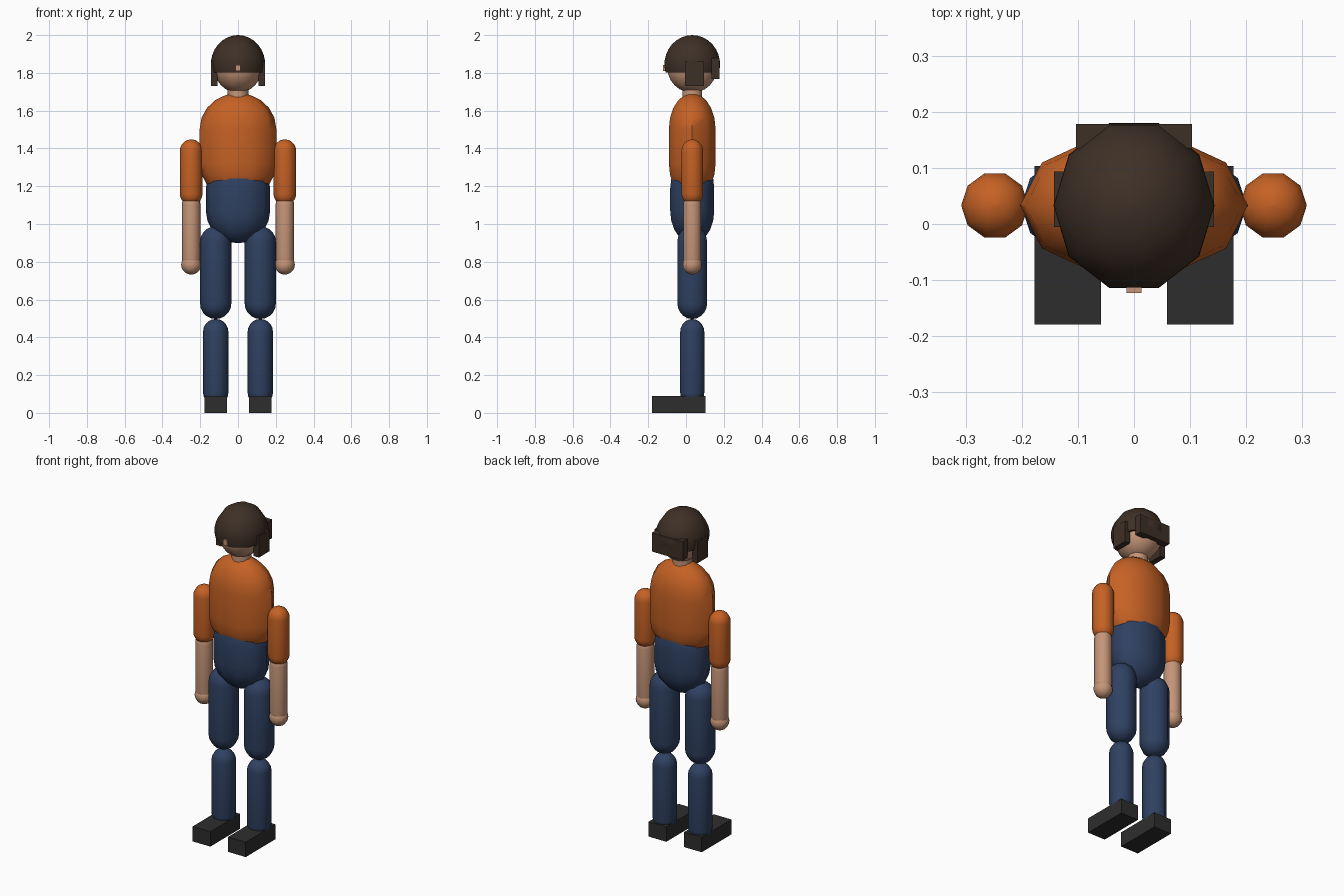
import bpy, bmesh
from math import sin, cos, pi, radians, asin

cube = bpy.data.objects.get("Cube")
if cube:
    bpy.data.objects.remove(cube, do_unlink=True)

MID_Y = 0.033   # depth of the body axis
SIDES = 10


def material(name, rgb):
    m = bpy.data.materials.new(name)
    m.use_nodes = True
    m.diffuse_color = (*rgb, 1)
    bsdf = next(n for n in m.node_tree.nodes if n.type == 'BSDF_PRINCIPLED')
    bsdf.inputs["Base Color"].default_value = (*rgb, 1)
    return m


SHIRT = material("orange shirt", (0.56, 0.12, 0.018))
JEANS = material("navy denim", (0.028, 0.052, 0.12))
SKIN = material("warm skin", (0.56, 0.30, 0.19))
HAIR = material("dark brown hair", (0.048, 0.029, 0.019))
SHOE = material("charcoal shoe", (0.027, 0.027, 0.027))


def finish(name, bm, mat, smooth):
    bmesh.ops.recalc_face_normals(bm, faces=bm.faces)
    mesh = bpy.data.meshes.new(name)
    bm.to_mesh(mesh)
    bm.free()
    mesh.materials.append(mat)
    ob = bpy.data.objects.new(name, mesh)
    bpy.context.collection.objects.link(ob)
    if smooth:
        bpy.ops.object.select_all(action='DESELECT')
        ob.select_set(True)
        bpy.context.view_layer.objects.active = ob
        bpy.ops.object.shade_smooth_by_angle(angle=radians(50))
    return ob


def lathe(name, profile, mat, x=0, squash=1.0):
    """Turn (radius, z) points around the body axis; squash scales the depth."""
    bm = bmesh.new()
    rings = []
    for r, z in profile:
        rings.append([bm.verts.new((x + r * cos(2 * pi * i / SIDES),
                                    MID_Y + r * squash * sin(2 * pi * i / SIDES), z))
                      for i in range(SIDES)])
    for a, b in zip(rings, rings[1:]):
        for i in range(SIDES):
            j = (i + 1) % SIDES
            bm.faces.new((a[i], a[j], b[j], b[i]))
    bm.faces.new(rings[0])
    bm.faces.new(rings[-1])
    bmesh.ops.remove_doubles(bm, verts=bm.verts, dist=1e-5)
    return finish(name, bm, mat, True)


def capsule(name, r, bottom, top, mat, x=0, squash=1.0, cap=None, steps=5):
    """Straight tube with rounded ends of height cap."""
    cap = cap or r
    arc = [pi / 2 * k / steps for k in range(steps + 1)]
    tip = 0.0005
    low = [(max(r * sin(t), tip), bottom + cap * (1 - cos(t))) for t in arc]
    high = [(max(r * cos(t), tip), top - cap * (1 - sin(t))) for t in arc]
    return lathe(name, low + high, mat, x, squash)


def box(name, lo, hi, mat):
    bm = bmesh.new()
    bmesh.ops.create_cube(bm, size=1)
    for v in bm.verts:
        v.co = [(a + b) / 2 + c * (b - a) for a, b, c in zip(lo, hi, v.co)]
    return finish(name, bm, mat, False)


# Trunk
capsule("torso", 0.203, 1.13, 1.693, SHIRT, squash=0.64, cap=0.19)
capsule("pelvis", 0.17, 0.898, 1.36, JEANS, squash=0.72, cap=0.17)
lathe("neck", [(0.055, 1.64), (0.055, 1.74)], SKIN)

# Head, nose and hair
capsule("head", 0.128, 1.695, 1.965, SKIN, squash=1.09, cap=0.135, steps=6)
box("nose", (-0.013, -0.123, 1.81), (0.013, -0.08, 1.843), SKIN)
centre, height, rim = 1.845, 0.155, 1.802
start = asin((rim - centre) / height)
angles = [start + (pi / 2 - start) * k / 9 for k in range(10)]
lathe("hair_cap", [(max(0.144 * cos(t), 0.0005), centre + height * sin(t)) for t in angles],
      HAIR, squash=1.075)
box("hair_back", (-0.103, 0.135, 1.767), (0.103, 0.178, 1.88), HAIR)

# Paired parts
for side, s in (("left", 1), ("right", -1)):
    xs = sorted((s * 0.108, s * 0.143))
    box(side + "_hair_side", (xs[0], -0.005, 1.73), (xs[1], 0.094, 1.86), HAIR)

    arm = s * 0.248
    capsule(side + "_upper_arm", 0.06, 1.10, 1.448, SHIRT, arm)
    capsule(side + "_forearm", 0.049, 0.765, 1.153, SKIN, arm)
    capsule(side + "_hand", 0.053, 0.732, 0.838, SKIN, arm)

    leg = s * 0.118
    capsule(side + "_thigh", 0.083, 0.497, 0.988, JEANS, leg)
    capsule(side + "_shin", 0.067, 0.04, 0.497, JEANS, leg)
    box(side + "_shoe", (leg - 0.059, -0.179, 0), (leg + 0.059, 0.103, 0.09), SHOE)
